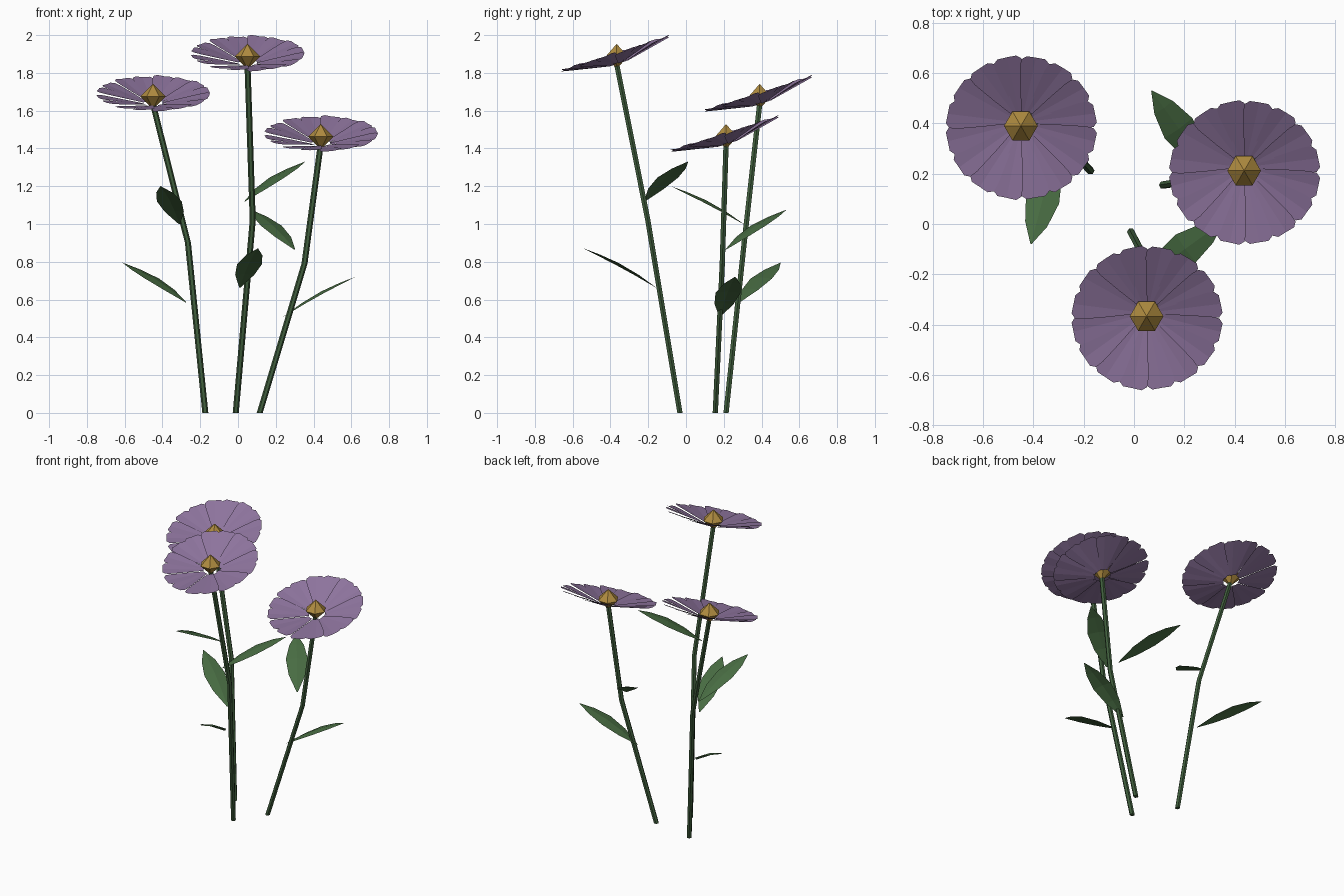
import bpy
import bmesh
import math
from mathutils import Vector, Matrix

if "Cube" in bpy.data.objects:
    bpy.data.objects.remove(bpy.data.objects["Cube"])


def material(name, rgb):
    m = bpy.data.materials.new(name)
    m.diffuse_color = (*rgb, 1)
    m.use_nodes = True
    m.node_tree.nodes["Principled BSDF"].inputs["Base Color"].default_value = m.diffuse_color
    return m


STEM = material("stem_green", (0.05, 0.11, 0.045))
LEAF = material("leaf_green", (0.065, 0.15, 0.055))
PETAL = material("petal_purple", (0.27, 0.175, 0.34))
GOLD = material("center_gold", (0.43, 0.26, 0.05))


def finish(name, bm, mat):
    me = bpy.data.meshes.new(name)
    bm.to_mesh(me)
    bm.free()
    me.materials.append(mat)
    ob = bpy.data.objects.new(name, me)
    bpy.context.collection.objects.link(ob)
    return ob


def skin(bm, rows, closed=False):
    """Bridge consecutive rows of equally many points."""
    vs = [[bm.verts.new(p) for p in row] for row in rows]
    n = len(rows[0])
    for a, b in zip(vs, vs[1:]):
        for i in range(n if closed else n - 1):
            j = (i + 1) % n
            bm.faces.new((a[i], a[j], b[j], b[i]))
    return vs


# Bent six-sided stem
def stem(name, path, radius=0.016, sides=6):
    bm = bmesh.new()
    rows = []
    for p in path:
        rows.append([Vector(p) + Vector((radius * math.cos(k * math.tau / sides),
                                         radius * math.sin(k * math.tau / sides), 0))
                     for k in range(sides)])
    vs = skin(bm, rows, closed=True)
    bm.faces.new(vs[0][::-1])
    bm.faces.new(vs[-1])
    finish(name, bm, STEM)


# Pointed, slightly arched leaf with a raised midrib
def leaf(name, base, tip):
    base, tip = Vector(base), Vector(tip)
    side = Vector((0, 0, 1)).cross(tip - base).normalized()
    up = (tip - base).cross(side).normalized()
    bm = bmesh.new()
    rows = []
    for t, w in ((0, 0.004), (0.28, 0.052), (0.55, 0.068), (0.8, 0.045), (1, 0.002)):
        mid = base.lerp(tip, t) + up * 0.02 * math.sin(math.pi * t)
        fold = up * w * -0.12
        rows.append([mid + side * w + fold, mid, mid - side * w + fold][::-1])
    skin(bm, rows)
    finish(name, bm, LEAF)


TILT = 0.31
CUP = math.radians(12)
COUNT = 16


# Shallow cup of overlapping blunt petals, tilted to the front
def petals(name, head):
    bm = bmesh.new()
    place = (Matrix.Translation(Vector(head) + Vector((0.002, 0.013, -0.045)))
             @ Matrix.Rotation(TILT, 4, 'X'))
    for k in range(COUNT):
        turn = place @ Matrix.Rotation((k + 0.5) * math.tau / COUNT, 4, 'Z')
        lift = 0.002 if k % 2 else -0.002
        rows = []
        for r, w in ((0.05, 0.010), (0.15, 0.034), (0.25, 0.055), (0.283, 0.056), (0.30, 0.038)):
            z = r * math.tan(CUP) + lift
            # a slight roll lets each petal overlap the next one
            rows.append([turn @ Vector((r * 0.995, s * w, z + abs(s) * w * 0.06 + s * w * 0.08))
                         for s in (-1, 0, 1)][::-1])
        skin(bm, rows)
    bmesh.ops.recalc_face_normals(bm, faces=bm.faces[:])
    for f in bm.faces:
        if f.normal.z < 0:
            f.normal_flip()
    finish(name, bm, PETAL)


# Six-sided double pyramid in the middle of the flower
def center(name, head):
    bm = bmesh.new()
    c = Vector(head)
    ring = [bm.verts.new(c + Vector((0.067 * math.cos(k * math.tau / 6),
                                     0.067 * math.sin(k * math.tau / 6), 0))) for k in range(6)]
    top = bm.verts.new(c + Vector((0, 0, 0.067)))
    low = bm.verts.new(c - Vector((0, 0, 0.067)))
    for k in range(6):
        a, b = ring[k], ring[(k + 1) % 6]
        bm.faces.new((a, b, top))
        bm.faces.new((b, a, low))
    finish(name, bm, GOLD)


# Each flower: stem base, bend, head, then (leaf base, leaf tip) pairs
FLOWERS = {
    "left": ((-0.173, 0.212, 0), (-0.265, 0.308, 0.9), (-0.45, 0.39, 1.675),
             [((-0.275, 0.28, 0.585), (-0.61, 0.50, 0.795)),
              ((-0.31, 0.305, 1.0), (-0.41, -0.08, 1.20))]),
    "tall": ((-0.012, -0.032, 0), (0.078, -0.202, 1.02), (0.05, -0.367, 1.887),
             [((0.035, -0.22, 1.12), (0.355, 0.01, 1.33)),
              ((0.01, -0.16, 0.665), (0.105, -0.54, 0.87))]),
    "right": ((0.115, 0.155, 0), (0.352, 0.192, 0.79), (0.438, 0.212, 1.462),
              [((0.24, 0.18, 0.51), (0.62, 0.26, 0.72)),
               ((0.30, 0.21, 0.865), (0.07, 0.53, 1.075))]),
}

for key, (base, bend, head, leaves) in FLOWERS.items():
    top = Vector(head) - Vector((0, 0, 0.04))
    stem(f"{key}_stem", (base, bend, top))
    petals(f"{key}_petals", head)
    center(f"{key}_center", head)
    for i, (a, b) in enumerate(leaves, 1):
        leaf(f"{key}_leaf_{i}", a, b)
